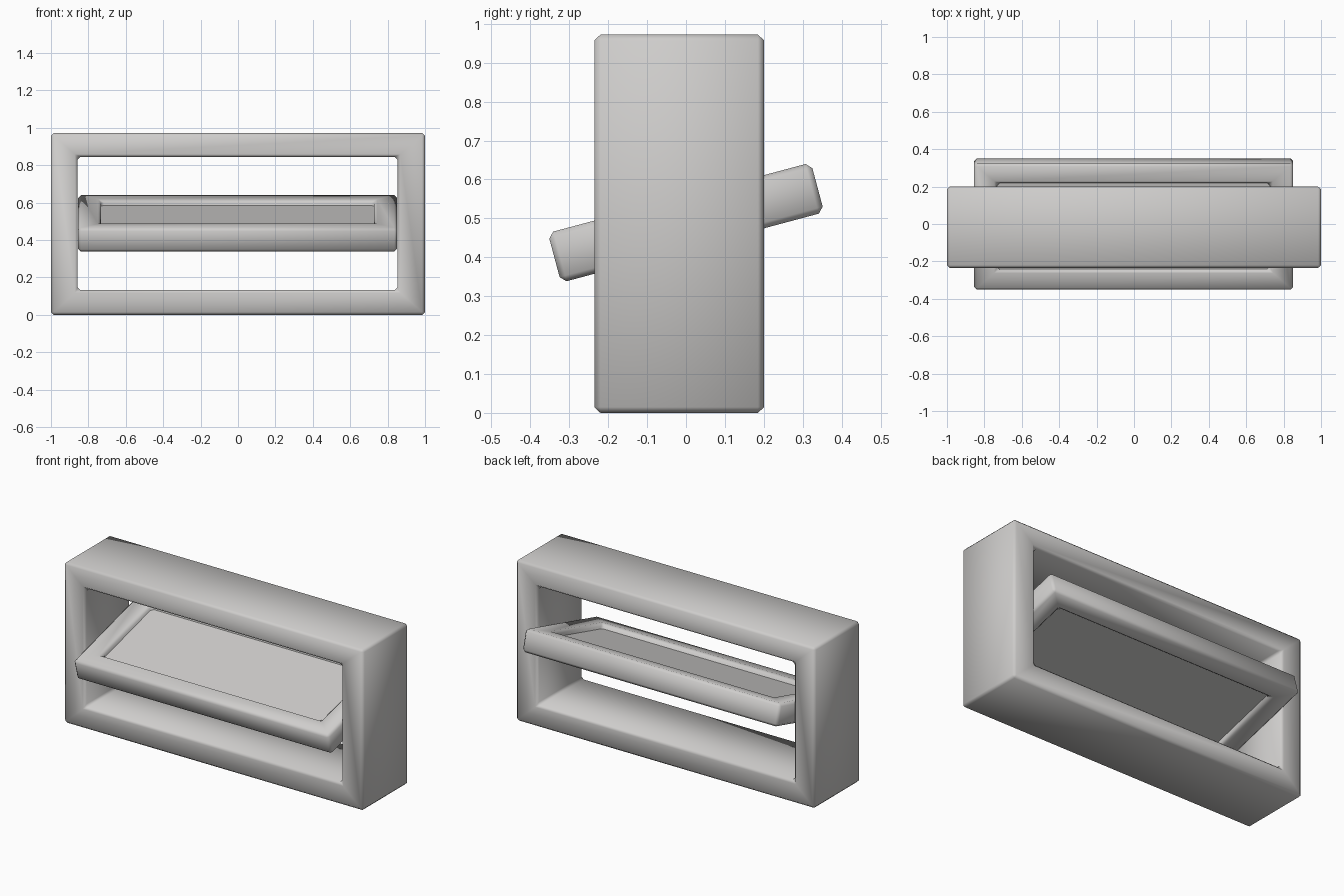
import bpy, bmesh, math
from mathutils import Matrix

if "Cube" in bpy.data.objects:
    bpy.data.objects.remove(bpy.data.objects["Cube"])

grey = bpy.data.materials.new("warm_grey")
grey.diffuse_color = (0.62, 0.61, 0.60, 1)
grey.use_nodes = True
grey.node_tree.nodes["Principled BSDF"].inputs["Base Color"].default_value = grey.diffuse_color


def finish(bm, name, matrix, bevel=0.0):
    """Turn a bmesh into an object, with softened edges if asked for."""
    bmesh.ops.recalc_face_normals(bm, faces=bm.faces)
    mesh = bpy.data.meshes.new(name)
    bm.to_mesh(mesh)
    bm.free()
    mesh.materials.append(grey)
    obj = bpy.data.objects.new(name, mesh)
    bpy.context.collection.objects.link(obj)
    obj.matrix_world = matrix
    if bevel:
        for p in mesh.polygons:
            p.use_smooth = True
        mod = obj.modifiers.new("soft_edges", 'BEVEL')
        mod.width = bevel
        mod.segments = 1
        mod.limit_method = 'ANGLE'
        mod.angle_limit = math.radians(40)
    return obj


def ring(name, outer, inner, low, high, matrix, bevel):
    """Rectangular ring in local XY (x0, x1, y0, y1), from z=low to z=high."""
    bm = bmesh.new()

    def loop(rect, z):
        x0, x1, y0, y1 = rect
        return [bm.verts.new((x, y, z)) for x, y in
                ((x0, y0), (x1, y0), (x1, y1), (x0, y1))]

    loops = [loop(outer, low), loop(outer, high), loop(inner, high), loop(inner, low)]
    for k in range(4):
        a, b = loops[k], loops[(k + 1) % 4]
        for i in range(4):
            j = (i + 1) % 4
            bm.faces.new((a[i], a[j], b[j], b[i]))
    return finish(bm, name, matrix, bevel)


# Fixed outer window frame, standing upright (local Y -> up, local Z -> front)
upright = Matrix.Rotation(math.radians(90), 4, 'X')
ring("outer_frame", (-1, 1, 0, 0.972), (-0.857, 0.852, 0.132, 0.845),
     -0.20, 0.235, upright, 0.015)

# Pivoting sash, tilted about its horizontal centre line
tilt = Matrix.Translation((0, 0, 0.489)) @ Matrix.Rotation(math.radians(15), 4, 'X')
ring("pivoting_sash", (-0.855, 0.851, -0.35, 0.35), (-0.732, 0.728, -0.24, 0.24),
     -0.066, 0.066, tilt, 0.015)

# Pane recessed on both sides of the sash
bm = bmesh.new()
bmesh.ops.create_cube(bm, size=1, matrix=Matrix.Diagonal((1.48, 0.50, 0.07, 1)))
finish(bm, "pane", tilt)
